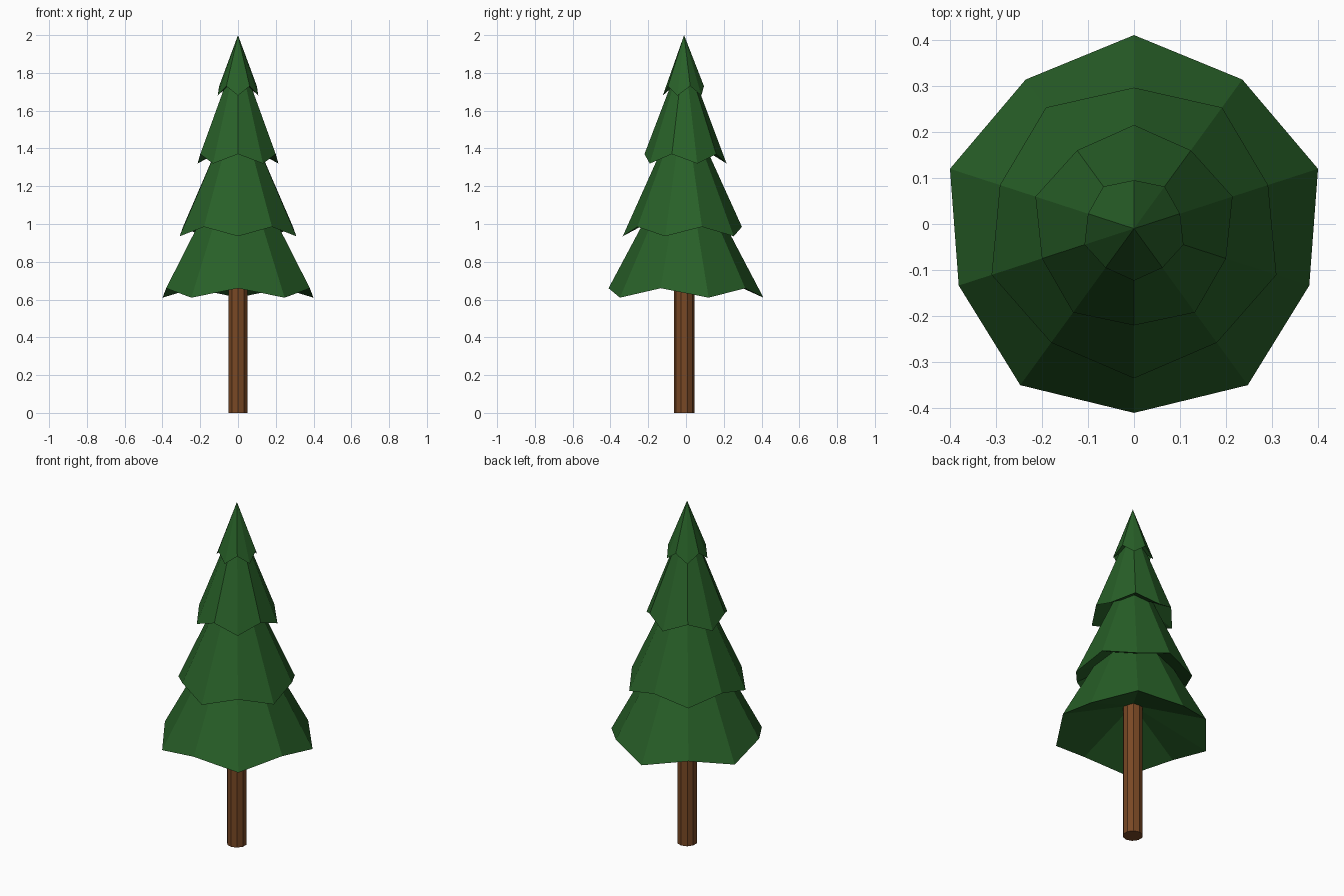
import bpy, bmesh, math

if "Cube" in bpy.data.objects:
    bpy.data.objects.remove(bpy.data.objects["Cube"])

CY = -0.01      # tree axis sits slightly forward
SIDES = 10


def material(name, rgb):
    m = bpy.data.materials.new(name)
    m.diffuse_color = (*rgb, 1)
    m.use_nodes = True
    m.node_tree.nodes["Principled BSDF"].inputs["Base Color"].default_value = m.diffuse_color
    return m


def add_object(name, bm, mat):
    bmesh.ops.recalc_face_normals(bm, faces=bm.faces)
    me = bpy.data.meshes.new(name)
    bm.to_mesh(me)
    bm.free()
    me.materials.append(mat)
    ob = bpy.data.objects.new(name, me)
    ob.location.y = CY
    bpy.context.collection.objects.link(ob)


green = material("pine green", (0.021, 0.117, 0.021))
brown = material("bark brown", (0.19, 0.065, 0.018))


# Foliage tier: zigzag-rimmed cone with a hollowed underside
def tier(name, r_low, z_low, r_high, z_high, apex, hollow, phase):
    bm = bmesh.new()
    top = bm.verts.new((0, 0, apex))
    under = bm.verts.new((0, 0, hollow))
    rim = []
    for i in range(SIDES):
        a = math.radians(90 + 36 * i)
        r, z = (r_low, z_low) if (i + phase) % 2 == 0 else (r_high, z_high)
        rim.append(bm.verts.new((r * math.cos(a), r * math.sin(a), z)))
    for i in range(SIDES):
        a, b = rim[i], rim[(i + 1) % SIDES]
        bm.faces.new((a, b, top))
        bm.faces.new((b, a, under))
    add_object(name, bm, green)


tier("foliage_bottom", 0.42, 0.61, 0.40, 0.66, 1.41, 0.80, 0)
tier("foliage_lower", 0.325, 0.935, 0.306, 0.985, 1.66, 1.11, 1)
tier("foliage_upper", 0.225, 1.32, 0.21, 1.37, 1.92, 1.46, 0)
tier("foliage_top", 0.113, 1.68, 0.105, 1.73, 2.0, 1.78, 1)

# Trunk
bm = bmesh.new()
bmesh.ops.create_cone(bm, cap_ends=True, segments=SIDES, radius1=0.054,
                      radius2=0.054, depth=0.82)
bmesh.ops.translate(bm, verts=bm.verts, vec=(0, 0, 0.41))
add_object("trunk", bm, brown)
